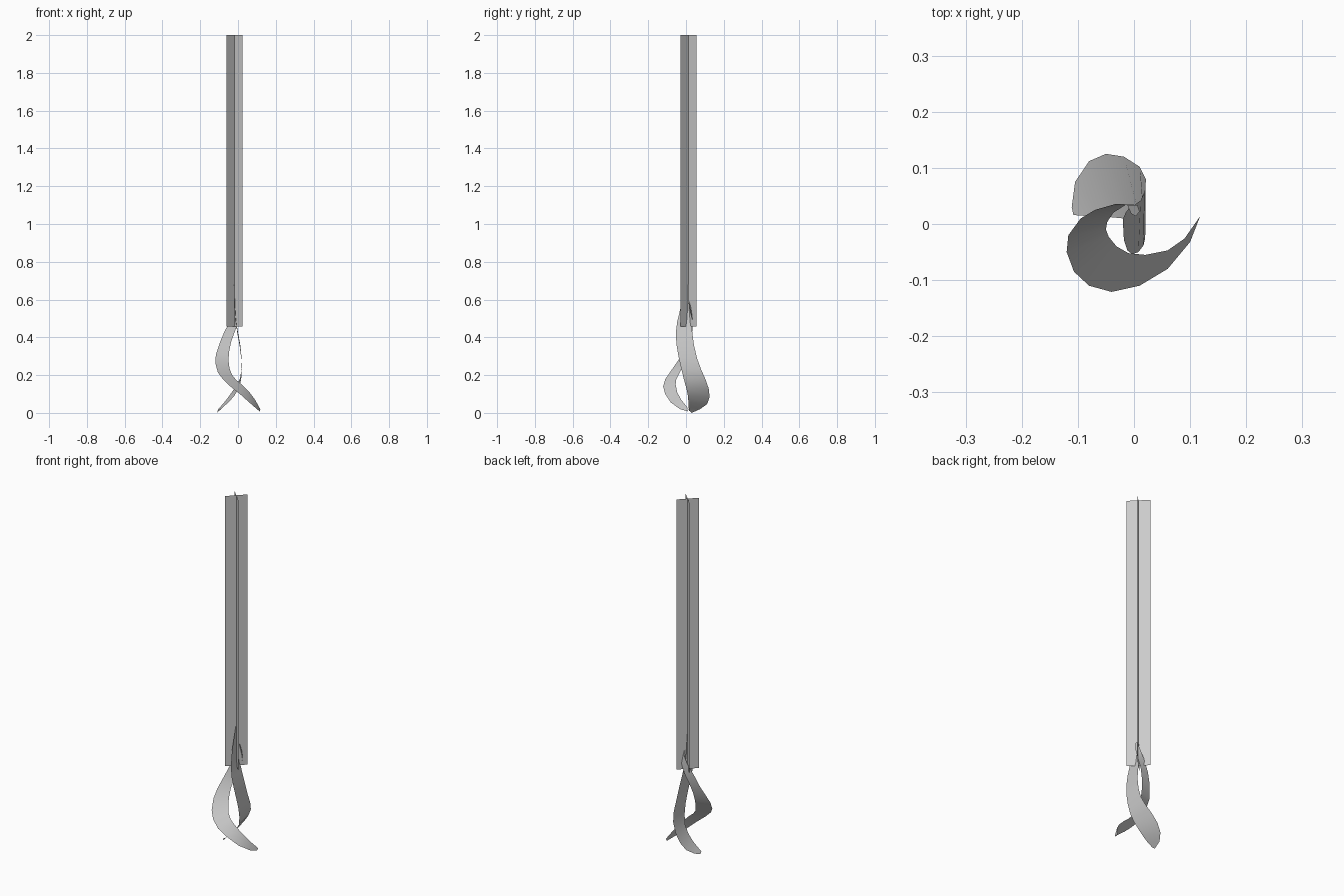
import bpy
import bmesh
import math

cube = bpy.data.objects.get("Cube")
if cube:
    bpy.data.objects.remove(cube, do_unlink=True)

# One pale grey for everything
grey = bpy.data.materials.new("pale_grey")
grey.use_nodes = True
color = (0.6, 0.6, 0.6, 1.0)
grey.diffuse_color = color
bsdf = grey.node_tree.nodes["Principled BSDF"]
bsdf.inputs["Base Color"].default_value = color
bsdf.inputs["Roughness"].default_value = 0.8


def strip(name, edge_a, edge_b, smooth=False):
    """Sheet of quads spanned between two matching edge paths."""
    bm = bmesh.new()
    pairs = [(bm.verts.new(a), bm.verts.new(b)) for a, b in zip(edge_a, edge_b)]
    for (a0, b0), (a1, b1) in zip(pairs, pairs[1:]):
        bm.faces.new((a0, b0, b1, a1)).smooth = smooth
    mesh = bpy.data.meshes.new(name)
    bm.to_mesh(mesh)
    bm.free()
    mesh.materials.append(grey)
    obj = bpy.data.objects.new(name, mesh)
    bpy.context.collection.objects.link(obj)
    return obj


# Stem: two flat sheets crossing at right angles
CX, CY, HALF = -0.019, 0.012, 0.06
BOTTOM, TOP = 0.457, 2.0
for name, degrees in (("stem_sheet_a", 45), ("stem_sheet_b", 135)):
    dx = HALF * math.cos(math.radians(degrees))
    dy = HALF * math.sin(math.radians(degrees))
    strip(name,
          [(CX - dx, CY - dy, z) for z in (BOTTOM, TOP)],
          [(CX + dx, CY + dy, z) for z in (BOTTOM, TOP)])

# Front tendril: winds round the left-hand side of the axis and out to +x
front_outer = [
    (-0.005, 0.018, 0.585), (-0.012, 0.034, 0.54), (-0.032, 0.036, 0.50),
    (-0.07, 0.025, 0.435), (-0.095, 0.01, 0.375), (-0.117, -0.02, 0.31),
    (-0.12, -0.05, 0.265), (-0.107, -0.085, 0.215), (-0.08, -0.11, 0.178),
    (-0.04, -0.121, 0.14), (0.01, -0.11, 0.10), (0.06, -0.08, 0.055),
    (0.10, -0.032, 0.02), (0.115, 0.008, 0.008)]
front_inner = [
    (0.003, 0.014, 0.58), (0.010, 0.022, 0.54), (0.006, 0.034, 0.49),
    (-0.015, 0.034, 0.435), (-0.037, 0.02, 0.375), (-0.048, 0.003, 0.32),
    (-0.05, -0.01, 0.275), (-0.045, -0.023, 0.235), (-0.031, -0.04, 0.20),
    (-0.01, -0.052, 0.175), (0.02, -0.055, 0.15), (0.06, -0.047, 0.11),
    (0.09, -0.026, 0.07), (0.118, 0.014, 0.02)]
strip("front_tendril", front_outer, front_inner, smooth=True)

# Rear tendril: drops along +x, then curls behind toward -x
rear_inner = [
    (-0.02, 0.008, 0.68), (-0.018, -0.028, 0.56), (-0.012, -0.047, 0.48),
    (-0.003, -0.054, 0.42), (0.008, -0.05, 0.36), (0.017, -0.038, 0.29),
    (0.02, -0.025, 0.235), (0.017, -0.012, 0.18), (0.005, 0.002, 0.13),
    (-0.02, 0.010, 0.09), (-0.05, 0.013, 0.056), (-0.08, 0.014, 0.03),
    (-0.108, 0.016, 0.012)]
rear_outer = [
    (-0.018, 0.012, 0.68), (-0.015, 0.02, 0.56), (-0.009, 0.028, 0.48),
    (0.001, 0.034, 0.42), (0.012, 0.042, 0.36), (0.019, 0.058, 0.29),
    (0.021, 0.08, 0.23), (0.010, 0.102, 0.18), (-0.018, 0.12, 0.13),
    (-0.05, 0.125, 0.085), (-0.08, 0.112, 0.047), (-0.105, 0.075, 0.02),
    (-0.111, 0.03, 0.0)]
strip("rear_tendril", rear_inner, rear_outer, smooth=True)
